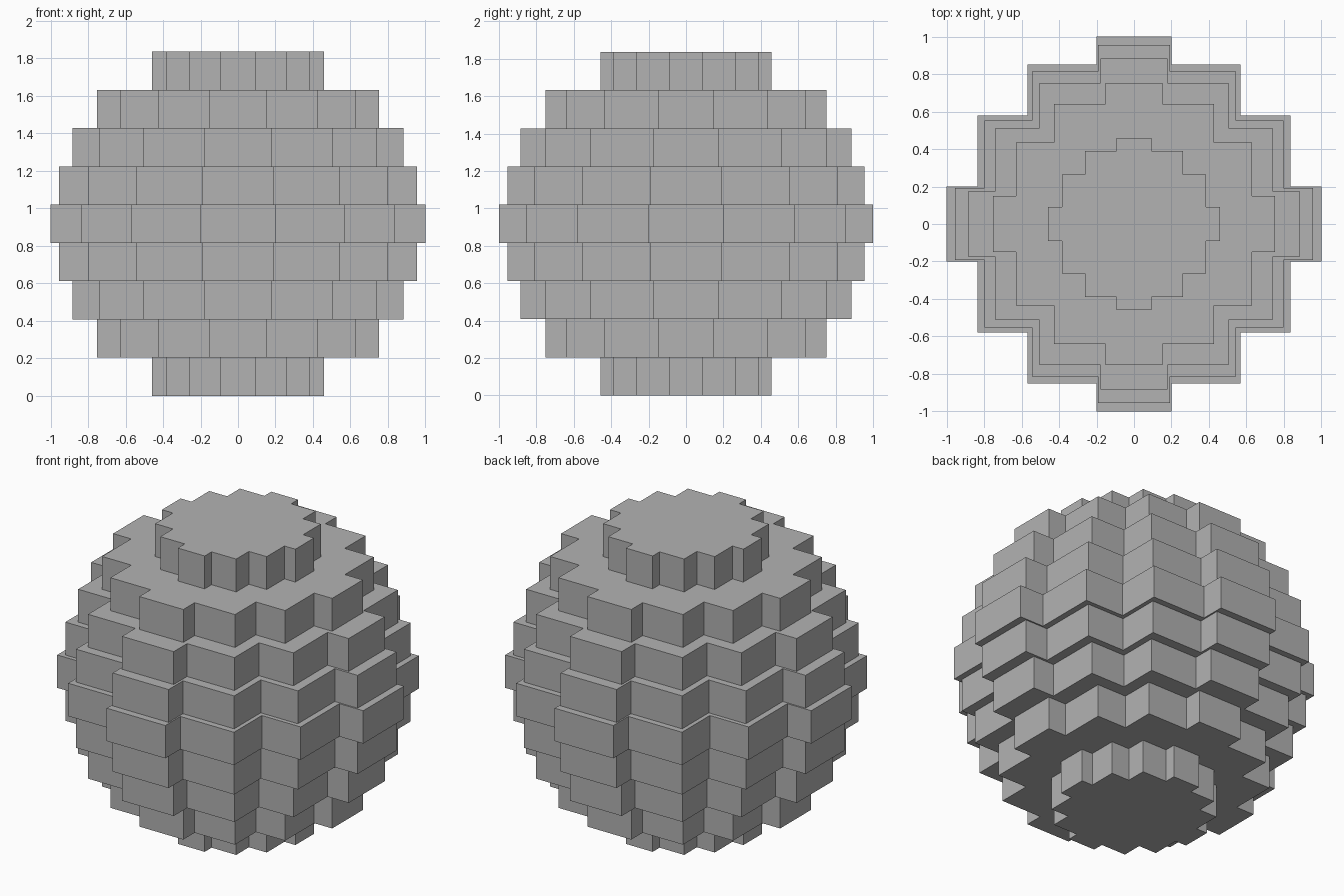
import bpy
import bmesh

cube = bpy.data.objects.get("Cube")
if cube:
    bpy.data.objects.remove(cube, do_unlink=True)

# One plain grey for the whole model
GREY = (0.448, 0.448, 0.448, 1.0)
grey = bpy.data.materials.new("plain grey")
grey.use_nodes = True
grey.diffuse_color = GREY
grey.node_tree.nodes["Principled BSDF"].inputs["Base Color"].default_value = GREY

LAYER_HEIGHT = 0.204
# Half width in x and half depth in y of the crossed bars that form a layer
BARS = [(0.201, 1.0), (0.569, 0.852), (0.836, 0.579), (1.0, 0.20)]


def stepped_outline(scale):
    """Counter-clockwise staircase outline, mirrored from one quarter."""
    quarter = []
    for i, (x, y) in enumerate(BARS):
        quarter.append((x * scale, y * scale))
        if i + 1 < len(BARS):
            quarter.append((x * scale, BARS[i + 1][1] * scale))
    quarter.reverse()
    left_back = [(-x, y) for x, y in reversed(quarter)]
    left_front = [(-x, -y) for x, y in quarter]
    right_front = [(x, -y) for x, y in reversed(quarter)]
    return quarter + left_back + left_front + right_front


def add_layer(name, scale, z):
    """Extrude the stepped outline into a flat-sided slab."""
    bm = bmesh.new()
    base = bm.faces.new([bm.verts.new((x, y, z)) for x, y in stepped_outline(scale)])
    top = bmesh.ops.extrude_face_region(bm, geom=[base], use_keep_orig=True)
    moved = [v for v in top["geom"] if isinstance(v, bmesh.types.BMVert)]
    bmesh.ops.translate(bm, verts=moved, vec=(0, 0, LAYER_HEIGHT))
    bmesh.ops.recalc_face_normals(bm, faces=bm.faces)
    mesh = bpy.data.meshes.new(name)
    bm.to_mesh(mesh)
    bm.free()
    mesh.materials.append(grey)
    bpy.context.collection.objects.link(bpy.data.objects.new(name, mesh))


# Slabs from the widest (middle) outward, mirrored above and below
SCALES = [1.0, 0.955, 0.884, 0.752, 0.458]
middle = len(SCALES) - 1
for step, scale in enumerate(SCALES):
    if step == 0:
        add_layer("middle_layer", scale, middle * LAYER_HEIGHT)
    else:
        add_layer(f"upper_layer_{step}", scale, (middle + step) * LAYER_HEIGHT)
        add_layer(f"lower_layer_{step}", scale, (middle - step) * LAYER_HEIGHT)
